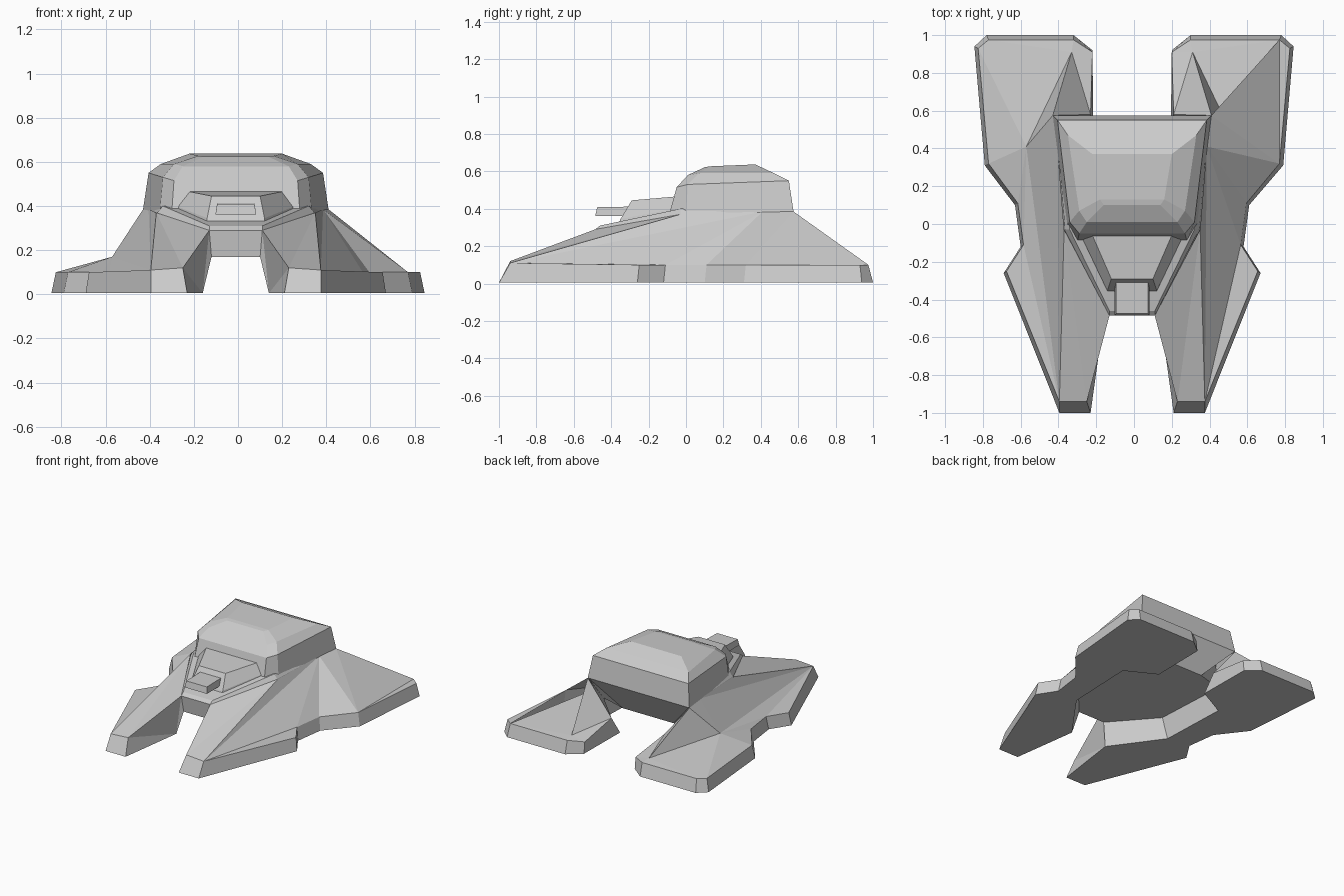
import bpy, bmesh

if "Cube" in bpy.data.objects:
    bpy.data.objects.remove(bpy.data.objects["Cube"])

SHIFT = -.01  # the hull sits a touch off centre


def finish(name, bm):
    bmesh.ops.recalc_face_normals(bm, faces=bm.faces)
    mesh = bpy.data.meshes.new(name)
    bm.to_mesh(mesh)
    bm.free()
    obj = bpy.data.objects.new(name, mesh)
    bpy.context.collection.objects.link(obj)
    return obj


def loft(name, half_rings):
    """Skin a stack of left-right symmetric rings and cap both ends."""
    bm = bmesh.new()
    rings = []
    for half in half_rings:
        pts = half + [(-x, y, z) for x, y, z in reversed(half)]
        rings.append([bm.verts.new((x + SHIFT, y, z)) for x, y, z in pts])
    n = len(rings[0])
    for a, b in zip(rings, rings[1:]):
        for i in range(n):
            j = (i + 1) % n
            bm.faces.new((a[i], a[j], b[j], b[i]))
    bm.faces.new(rings[0])
    bm.faces.new(rings[-1])
    bmesh.ops.triangulate(bm, faces=[f for f in bm.faces if len(f.verts) > 4])
    return finish(name, bm)


# Side pontoon: footprint, raised rim, and slopes up to the hull
FOOT = [(.22, -1), (.385, -1), (.68, -.26), (.59, -.12), (.62, .10), (.79, .31),
        (.845, .94), (.78, 1), (.31, 1), (.21, .92),
        (.205, .50), (.43, .38), (.41, -.14), (.15, -.50)]
RIM = [(.24, -.94, .12), (.385, -.94, .11), (.665, -.25, .1), (.575, -.11, .1),
       (.605, .11, .1), (.77, .32, .1), (.825, .93, .1), (.77, .975, .1),
       (.31, .975, .1), (.21, .91, .09)]


def pontoon(name, side, covered):
    bm = bmesh.new()

    def v(p):
        return bm.verts.new((side * p[0] + (SHIFT if p[0] < .7 else 0), p[1], p[2]))

    b = [v((x, y, 0.005)) for x, y in FOOT]
    t = [v(p) for p in RIM]
    m = v((.56, .41, .17))
    tail = v((.32, .91, .11))
    notch = v((.22, .58, .14))
    rear_sh, mid_sh = v((.42, .575, .385)), v((.395, .41, .385))
    front_sh, chin = v((.36, -.03, .37)), v((.12, -.485, .29))
    chin_low, pocket_f, pocket_r = v((.11, -.47, .17)), v((.38, -.16, .17)), v((.41, .40, .17))
    bm.faces.new(b)
    for i in range(9):
        bm.faces.new((b[i], b[i + 1], t[i + 1], t[i]))
    faces = [(m, t[7], tail), (t[7], t[8], tail), (t[8], t[9], tail),
             (tail, t[9], notch), (tail, notch, rear_sh), (m, tail, rear_sh),
             (t[1], t[2], t[3]),
             (t[0], t[1], front_sh), (t[0], front_sh, chin), (mid_sh, front_sh, t[1]),
             (b[0], t[0], b[13]), (t[0], chin, b[13]), (chin, chin_low, b[13]),
             (b[13], chin_low, pocket_f, b[12]), (b[12], pocket_f, pocket_r, b[11]),
             (b[11], pocket_r, notch, b[10]), (b[10], notch, t[9], b[9]),
             (notch, pocket_r, rear_sh)]
    if covered:
        # broad sheet from the shoulder to the rear corner, hollow behind
        faces += [(mid_sh, t[1], t[3]), (mid_sh, t[3], t[4]), (mid_sh, t[4], t[5]),
                  (mid_sh, t[5], rear_sh), (rear_sh, t[5], t[7]), (t[5], t[6], t[7])]
    else:
        # open deck folded around a low crest
        faces += [(m, t[1], t[3])] + [(m, t[i], t[i + 1]) for i in range(3, 7)]
        faces += [(m, rear_sh, mid_sh), (m, mid_sh, t[1])]
    for f in faces:
        bm.faces.new(f)
    return finish(name, bm)


pontoon("left_pontoon", -1, False)
pontoon("right_pontoon", 1, True)

# Central hull between the pontoons
loft("hull", [
    [(.11, -.47, .17), (.38, -.16, .17), (.41, .40, .17), (.21, .46, .17)],
    [(.12, -.485, .29), (.355, -.03, .37), (.39, .40, .38), (.415, .575, .385)],
    [(.12, -.46, .31), (.33, -.03, .40), (.375, .40, .41), (.405, .572, .40)],
])

# Faceted cabin roof
loft("cabin", [
    [(.29, -.09, .37), (.345, .00, .37), (.42, .575, .385)],
    [(.28, -.05, .515), (.33, .01, .53), (.395, .55, .55)],
    [(.24, .01, .58), (.28, .07, .59), (.34, .47, .59)],
    [(.15, .10, .622), (.17, .13, .627), (.21, .37, .637)],
])

# Wedge-shaped front housing
loft("front_housing", [
    [(.13, -.37, .30), (.29, -.05, .34)],
    [(.13, -.35, .345), (.27, -.06, .40)],
    [(.11, -.29, .445), (.21, -.06, .465)],
])

# Stubby gun block
loft("gun", [
    [(.092, -.485, .362), (.092, -.27, .362)],
    [(.085, -.475, .408), (.085, -.27, .412)],
])
